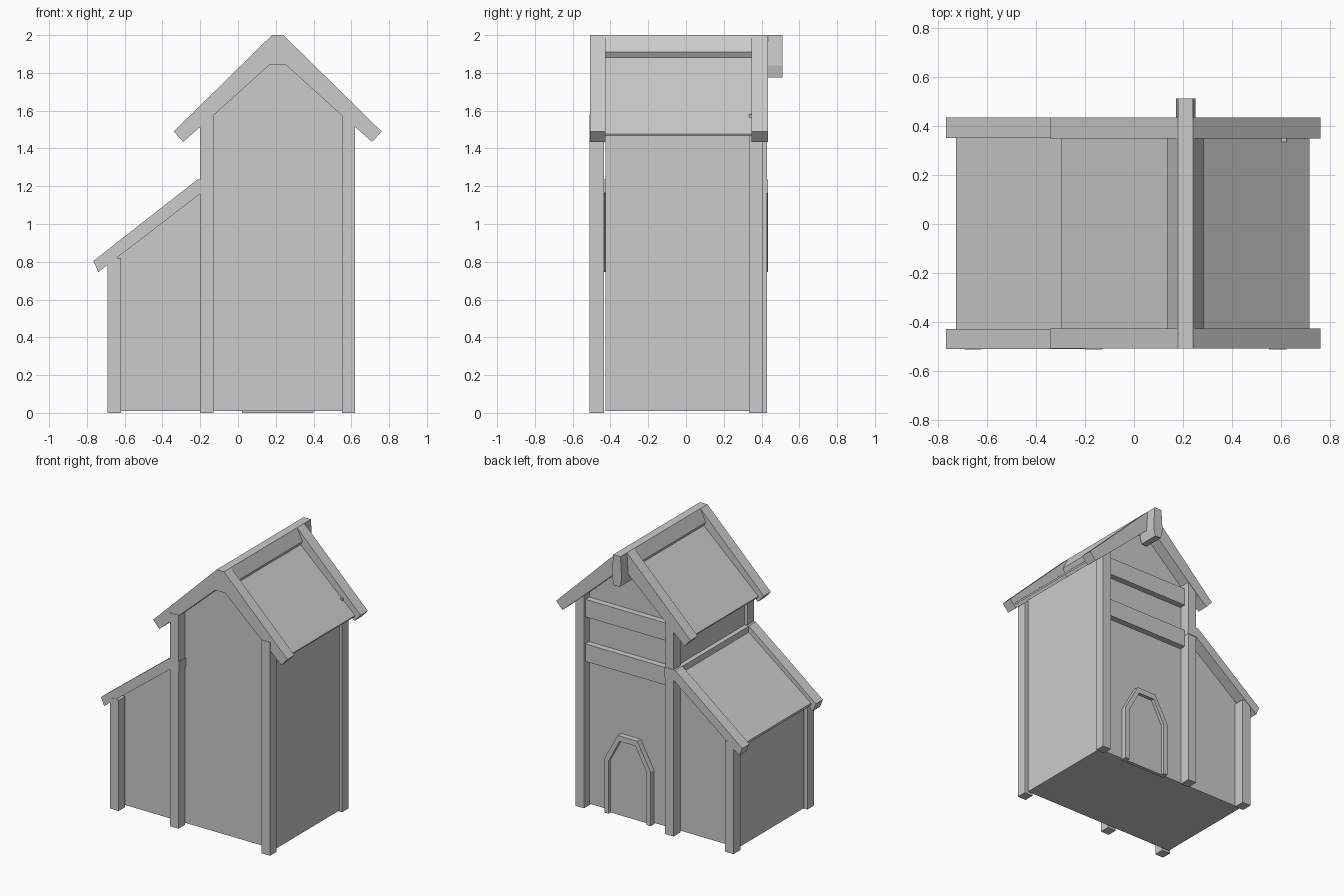
import bpy, bmesh

if "Cube" in bpy.data.objects:
    bpy.data.objects.remove(bpy.data.objects["Cube"])

CX = 0.21  # centre line of the tower


def prism(name, pts, y0, y1):
    """Extrude an x-z profile from y0 to y1."""
    bm = bmesh.new()
    a = [bm.verts.new((x, y0, z)) for x, z in pts]
    b = [bm.verts.new((x, y1, z)) for x, z in pts]
    n = len(pts)
    bm.faces.new(a)
    bm.faces.new(b[::-1])
    for i in range(n):
        j = (i + 1) % n
        bm.faces.new((a[i], b[i], b[j], a[j]))
    bmesh.ops.recalc_face_normals(bm, faces=bm.faces)
    me = bpy.data.meshes.new(name)
    bm.to_mesh(me)
    bm.free()
    ob = bpy.data.objects.new(name, me)
    bpy.context.collection.objects.link(ob)
    return ob


def box(name, x0, x1, y0, y1, z0, z1):
    return prism(name, [(x0, z0), (x1, z0), (x1, z1), (x0, z1)], y0, y1)


def sym(half):
    """Mirror a half profile (offset from the centre line, z) about CX."""
    return [(CX + d, z) for d, z in half] + [(CX - d, z) for d, z in half[::-1]]


# walls
WF, WB = -0.425, 0.345
prism("tower_walls", sym([(0.035, 1.86), (0.39, 1.54), (0.39, 0.01)]), WF, WB)
prism("lean_to_walls", [(-0.67, 0.01), (-0.18, 0.01), (-0.18, 1.185), (-0.67, 0.805)], WF, WB)

# corner posts
for side, y0, y1 in (("front", -0.51, -0.435), ("back", 0.35, 0.43)):
    for name, x, top in (("lean_to", -0.69, 0.82), ("middle", -0.20, 1.58), ("right", 0.55, 1.58)):
        s = 0.022 if (side, name) == ("back", "right") else 0
        box(f"{side}_{name}_post", x, x + 0.07, y0 - s + (0.005 if s else 0), y1 - s, 0, top)

# roof end beams: gable and lean-to
gable = sym([(0.03, 2.0), (0.55, 1.49), (0.50, 1.435), (0.34, 1.575), (0.04, 1.845)])
lean = [(-0.765, 0.805), (-0.215, 1.235), (-0.128, 1.235), (-0.128, 1.165),
        (-0.20, 1.16), (-0.74, 0.745)]
for side, y0, y1 in (("front", -0.507, -0.425), ("back", 0.348, 0.433)):
    prism(f"{side}_gable_beam", gable, y0, y1)
for side, y0, y1 in (("front", -0.509, -0.427), ("back", 0.350, 0.434)):
    prism(f"{side}_lean_to_beam", lean, y0, y1)

# recessed roof panels
prism("tower_roof_panel",
      sym([(0.0, 1.935), (0.505, 1.477), (0.50, 1.465), (0.0, 1.915)]), WF - 0.002, 0.35)
prism("lean_to_roof_panel",
      [(-0.725, 0.80), (-0.18, 1.215), (-0.18, 1.19), (-0.72, 0.78)], WF - 0.004, 0.352)
box("lean_to_top_strip", -0.215, -0.17, WF - 0.004, 0.352, 1.17, 1.233)

# ridge beam and hanging end piece
prism("ridge_beam", sym([(0.03, 2.0), (0.075, 1.91), (0.04, 1.85)]), WF - 0.003, 0.351)
prism("ridge_end", sym([(0.03, 2.0), (0.04, 1.84), (0.025, 1.775)]), 0.36, 0.51)

# back cross rails
for i, (z0, z1) in enumerate(((1.41, 1.54), (1.08, 1.21))):
    box(f"back_rail_{i + 1}", -0.135, 0.555, 0.335, 0.39, z0, z1)

# back door with arched frame
outer = [(0.19, 0.0), (0.19, 0.40), (0.08, 0.60)]
inner = [(0.155, 0.0), (0.155, 0.39), (0.065, 0.56)]
o, n = sym(outer), sym(inner)
prism("door_frame", o + n[::-1], 0.335, 0.385)
prism("door_panel", sym([(0.16, 0.0), (0.16, 0.39), (0.067, 0.565)]), 0.335, 0.36)
